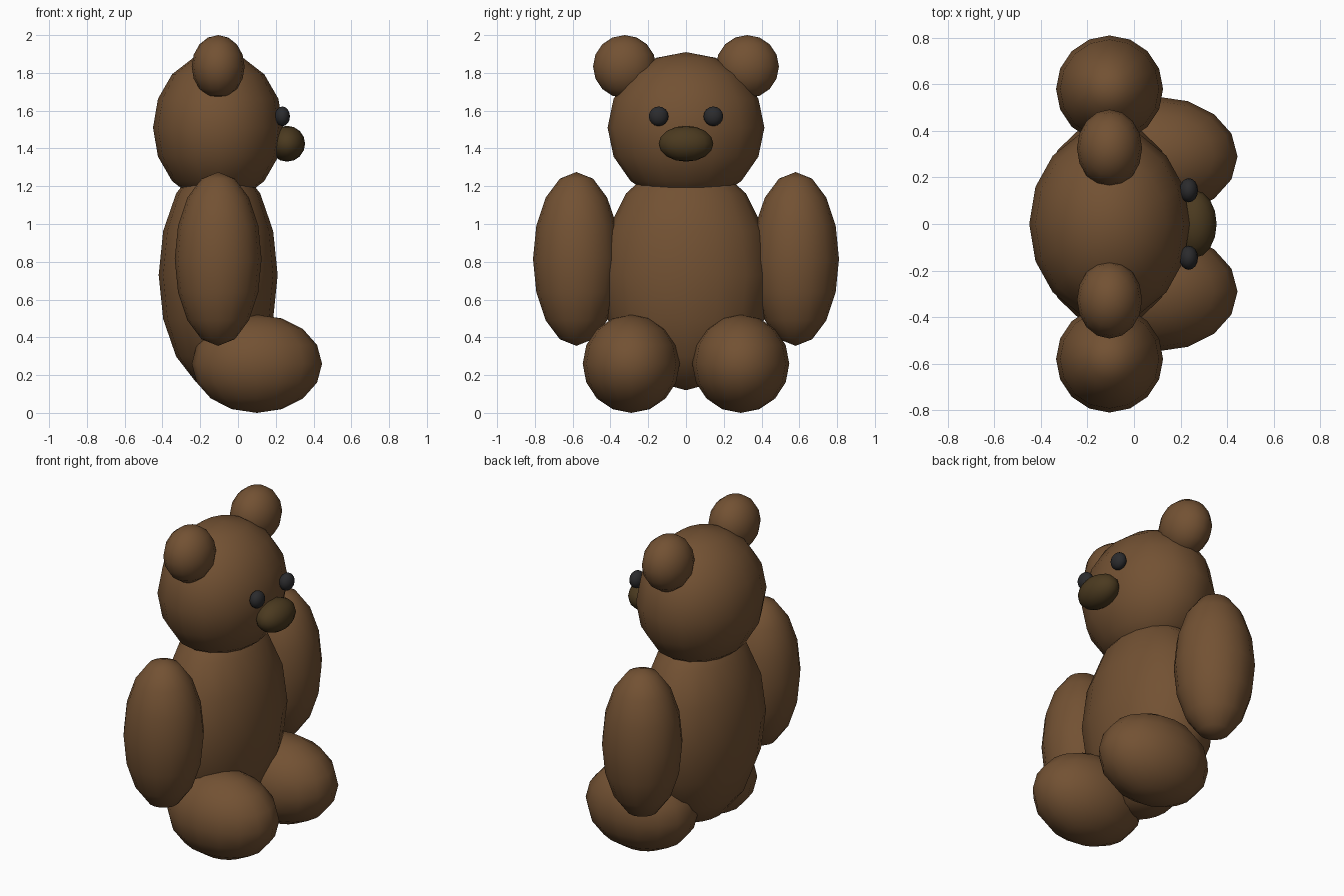
import bpy

if "Cube" in bpy.data.objects:
    bpy.data.objects.remove(bpy.data.objects["Cube"])


def material(name, rgb):
    m = bpy.data.materials.new(name)
    m.diffuse_color = (*rgb, 1)
    m.use_nodes = True
    m.node_tree.nodes["Principled BSDF"].inputs["Base Color"].default_value = m.diffuse_color
    return m


brown = material("brown fur", (0.17, 0.083, 0.033))
olive = material("dark snout", (0.07, 0.042, 0.014))
black = material("black eyes", (0.024, 0.024, 0.026))


def ellipsoid(name, centre, radii, mat):
    """Low-poly smooth ball stretched to the given radii."""
    bpy.ops.mesh.primitive_uv_sphere_add(segments=16, ring_count=8, radius=1, location=centre)
    ob = bpy.context.object
    ob.name = name
    ob.scale = radii
    bpy.ops.object.transform_apply(location=False, rotation=False, scale=True)
    bpy.ops.object.shade_smooth()
    ob.data.materials.append(mat)


def pair(name, centre, radii, mat):
    """Left and right copies mirrored across y."""
    x, y, z = centre
    ellipsoid("left_" + name, (x, y, z), radii, mat)
    ellipsoid("right_" + name, (x, -y, z), radii, mat)


# Trunk and head (the figure looks along +x)
ellipsoid("body", (-0.105, 0, 0.73), (0.315, 0.45, 0.61), brown)
ellipsoid("head", (-0.105, 0, 1.51), (0.345, 0.415, 0.40), brown)

# Limbs and ears
pair("arm", (-0.105, 0.58, 0.815), (0.23, 0.23, 0.46), brown)
pair("leg", (0.10, 0.29, 0.26), (0.345, 0.257, 0.26), brown)
pair("ear", (-0.105, 0.325, 1.833), (0.14, 0.167, 0.167), brown)

# Face
ellipsoid("snout", (0.26, 0, 1.425), (0.095, 0.145, 0.095), olive)
pair("eye", (0.235, 0.145, 1.57), (0.04, 0.052, 0.052), black)
